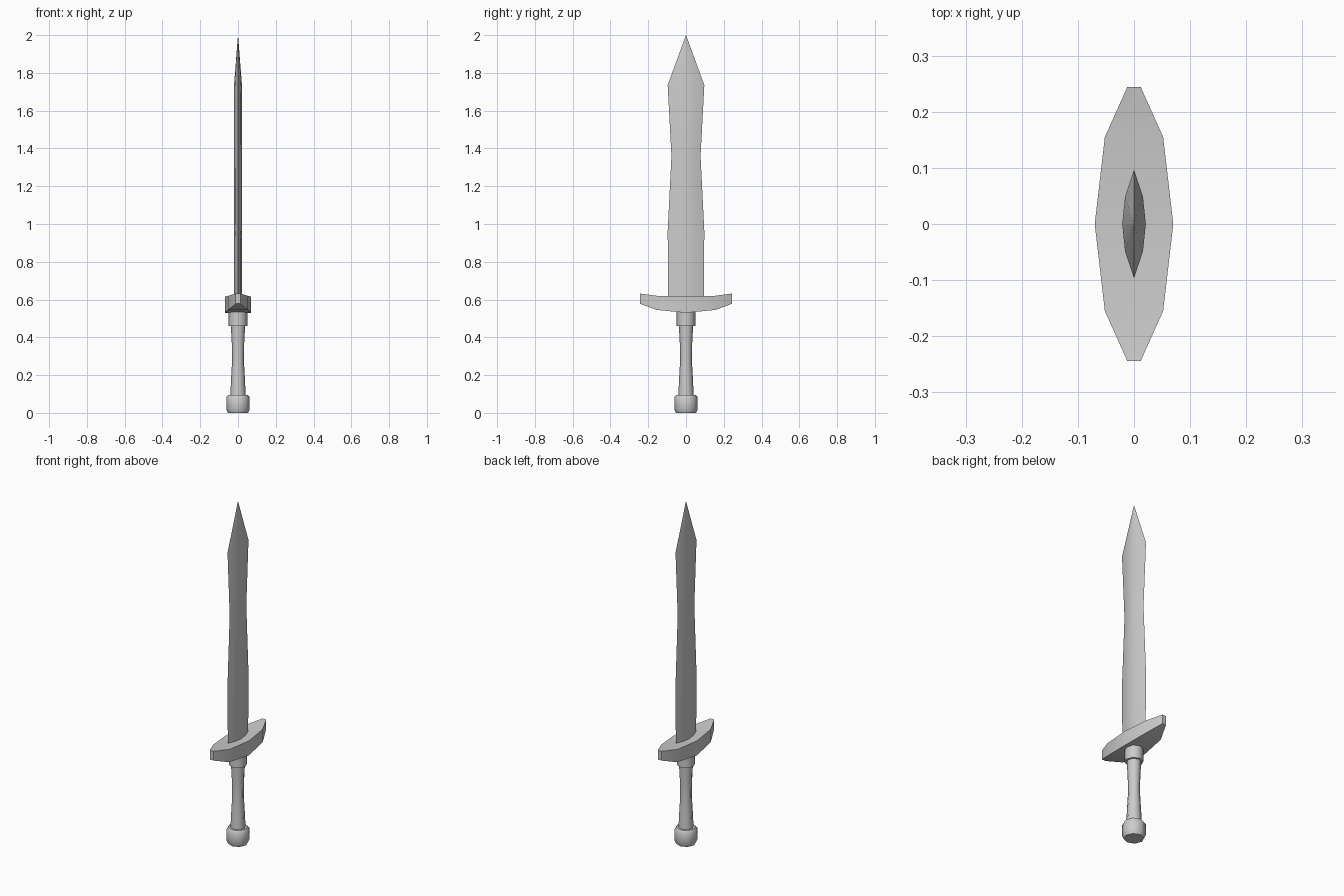
import bpy
import math

if "Cube" in bpy.data.objects:
    bpy.data.objects.remove(bpy.data.objects["Cube"])


def loft(name, rings, angle=30):
    """Skin a stack of equal-length closed rings and cap both ends."""
    n = len(rings[0])
    verts = [p for ring in rings for p in ring]
    faces = [(k * n + i, k * n + (i + 1) % n, (k + 1) * n + (i + 1) % n, (k + 1) * n + i)
             for k in range(len(rings) - 1) for i in range(n)]
    faces.append(tuple(reversed(range(n))))
    last = (len(rings) - 1) * n
    faces.append(tuple(range(last, last + n)))
    mesh = bpy.data.meshes.new(name)
    mesh.from_pydata(verts, [], faces)
    obj = bpy.data.objects.new(name, mesh)
    bpy.context.collection.objects.link(obj)
    bpy.context.view_layer.objects.active = obj
    obj.select_set(True)
    bpy.ops.object.shade_smooth_by_angle(angle=math.radians(angle))
    obj.select_set(False)
    return obj


def turned(name, profile, sides=8):
    """Round part from (radius, height) pairs."""
    turn = 2 * math.pi / sides
    return loft(name, [[(r * math.cos(i * turn), r * math.sin(i * turn), z)
                        for i in range(sides)] for r, z in profile], 50)


# Pommel, grip and collar
turned("pommel", [(0.053, 0), (0.062, 0.018), (0.062, 0.082), (0.053, 0.095)])
turned("grip", [(0.041, 0.09), (0.036, 0.19), (0.031, 0.28), (0.033, 0.37), (0.038, 0.465)])
turned("collar", [(0.049, 0.46), (0.049, 0.54)])

# Crossguard: pointed plan, ends swept upwards
half = [(0.07, 0, 0.53, 0.615), (0.052, 0.155, 0.545, 0.62), (0.012, 0.244, 0.578, 0.632)]
stations = [(w, -y, b, t) for w, y, b, t in reversed(half[1:])] + half
loft("crossguard", [[(-w, y, b), (-w, y, t), (w, y, t), (w, y, b)]
                    for w, y, b, t in stations])

# Blade: faceted lens section, waisted, tapering to a point
section = [(0.021, 0), (0.016, 0.5), (0, 1), (-0.016, 0.5),
           (-0.021, 0), (-0.016, -0.5), (0, -1), (0.016, -0.5)]
widths = [(0.094, 0.6, 1), (0.097, 0.96, 1), (0.077, 1.36, 1), (0.097, 1.735, 1),
          (0.0005, 2.0, 0.01)]
loft("blade", [[(x * thick, y * w, z) for x, y in section] for w, z, thick in widths], 40)
